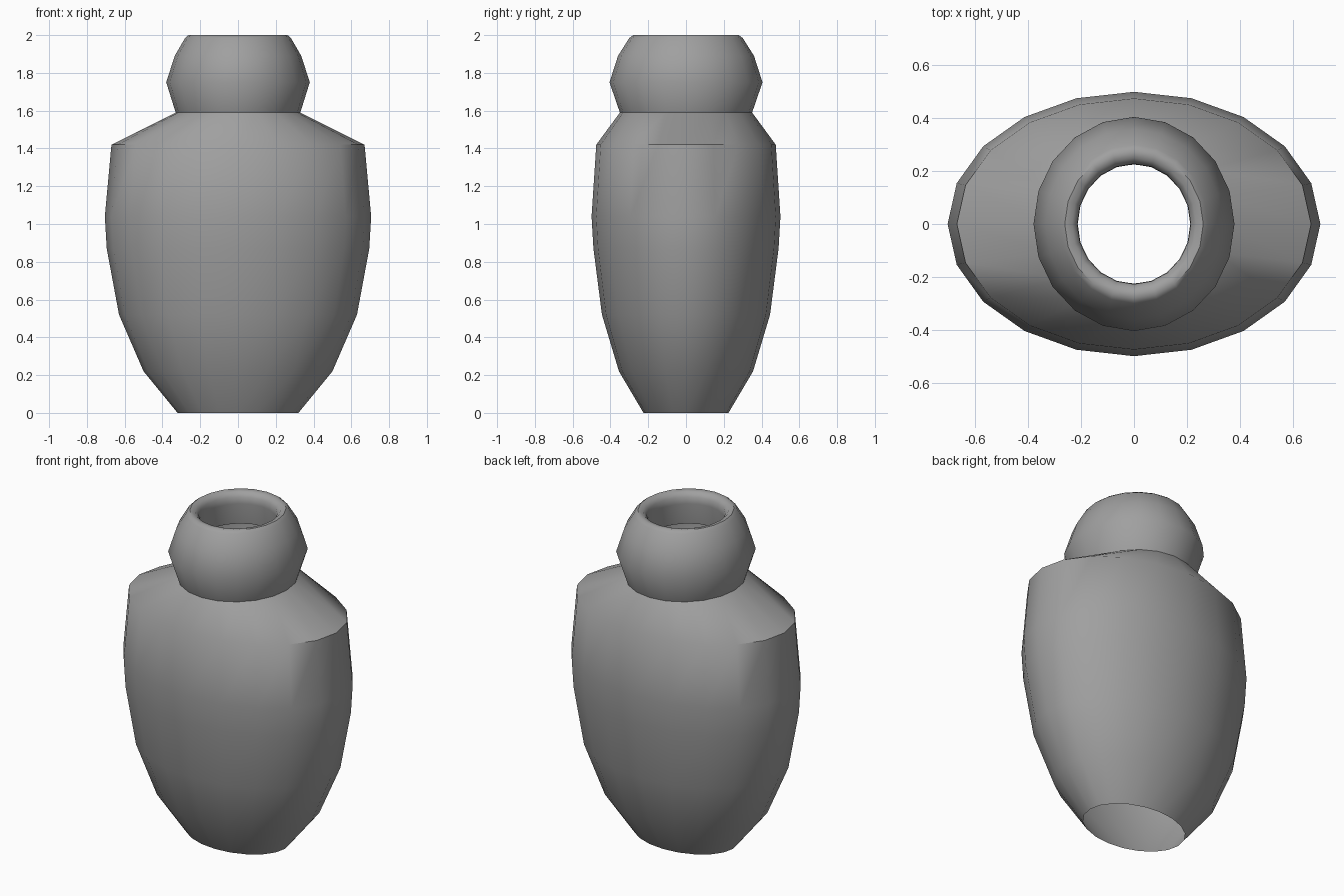
import bpy, bmesh, math

cube = bpy.data.objects.get("Cube")
if cube:
    bpy.data.objects.remove(cube, do_unlink=True)

SIDES = 20

# single clay colour
clay = bpy.data.materials.new("grey_clay")
clay.use_nodes = True
clay.diffuse_color = (0.35, 0.35, 0.35, 1)
bsdf = clay.node_tree.nodes["Principled BSDF"]
bsdf.inputs["Base Color"].default_value = clay.diffuse_color
bsdf.inputs["Roughness"].default_value = 0.7

# profile rings: half width, half depth, height
body = [(0.32, 0.225, 0), (0.50, 0.355, 0.22), (0.63, 0.445, 0.52),
        (0.695, 0.49, 0.87), (0.705, 0.50, 1.04), (0.67, 0.475, 1.42)]
neck = [(0.33, 0.35, 1.59), (0.38, 0.405, 1.75), (0.335, 0.36, 1.89)]
lip = [(0.28, 0.30, 1.985), (0.262, 0.28, 2.0), (0.235, 0.25, 1.995),
       (0.215, 0.228, 1.97), (0.213, 0.226, 1.93), (0.23, 0.245, 1.8)]


def ring(bm, half_width, half_depth, height):
    angles = [2 * math.pi * i / SIDES for i in range(SIDES)]
    return [bm.verts.new((half_width * math.cos(a), half_depth * math.sin(a), height))
            for a in angles]


# oval vase, open at the mouth and at the foot
bm = bmesh.new()
rings = [ring(bm, *r) for r in body + neck + lip]
for low, high in zip(rings, rings[1:]):
    for i in range(SIDES):
        j = (i + 1) % SIDES
        bm.faces.new((low[i], low[j], high[j], high[i]))
mesh = bpy.data.meshes.new("vase")
bm.to_mesh(mesh)
bm.free()
mesh.materials.append(clay)

vase = bpy.data.objects.new("vase", mesh)
bpy.context.collection.objects.link(vase)
bpy.ops.object.select_all(action="DESELECT")
vase.select_set(True)
bpy.context.view_layer.objects.active = vase
bpy.ops.object.shade_smooth_by_angle(angle=math.radians(48))
